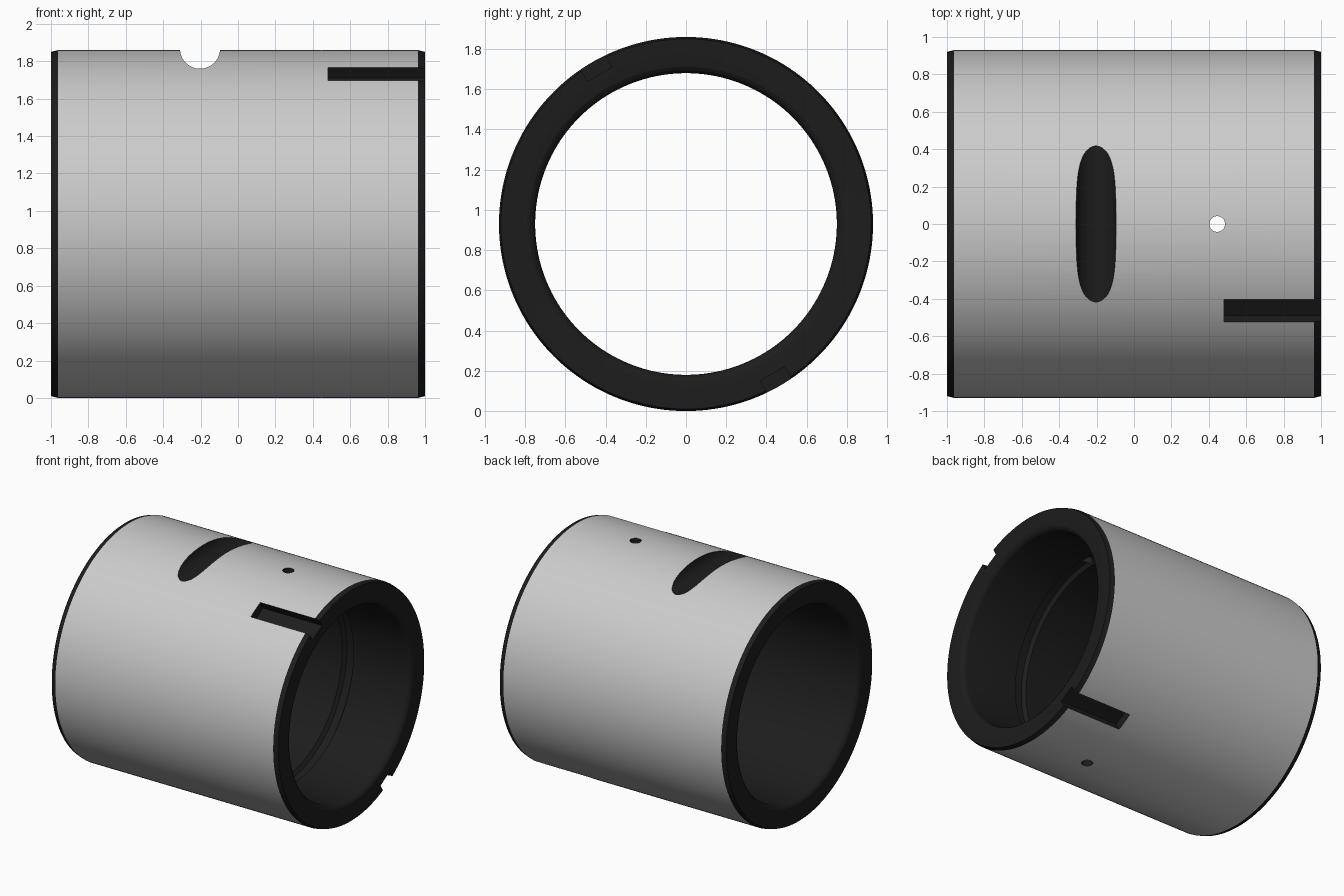
import bpy, bmesh, math
from mathutils import Matrix, Vector

if "Cube" in bpy.data.objects:
    bpy.data.objects.remove(bpy.data.objects["Cube"])

R, BORE, SEG = 0.93, 0.75, 160

steel = bpy.data.materials.new("outer_grey")
steel.diffuse_color = (0.8, 0.8, 0.8, 1)
steel.use_nodes = True
steel.node_tree.nodes["Principled BSDF"].inputs["Base Color"].default_value = steel.diffuse_color
dark = bpy.data.materials.new("machined_dark")
dark.diffuse_color = (0.012, 0.012, 0.012, 1)
dark.use_nodes = True
dark.node_tree.nodes["Principled BSDF"].inputs["Base Color"].default_value = dark.diffuse_color


def make_object(name, bm):
    bmesh.ops.recalc_face_normals(bm, faces=bm.faces[:])
    mesh = bpy.data.meshes.new(name)
    bm.to_mesh(mesh)
    bm.free()
    mesh.materials.append(steel)
    mesh.materials.append(dark)
    obj = bpy.data.objects.new(name, mesh)
    bpy.context.collection.objects.link(obj)
    return obj


def lathe_x(name, profile):
    """Revolve a closed (x, radius) profile about the x axis; first segment is grey."""
    bm = bmesh.new()
    rings = []
    for x, r in profile:
        rings.append([bm.verts.new((x, r * math.sin(2 * math.pi * i / SEG),
                                    R + r * math.cos(2 * math.pi * i / SEG)))
                      for i in range(SEG)])
    for k, a in enumerate(rings):
        b = rings[(k + 1) % len(rings)]
        for i in range(SEG):
            j = (i + 1) % SEG
            f = bm.faces.new((a[i], a[j], b[j], b[i]))
            f.material_index = 0 if k == 0 else 1
    return make_object(name, bm)


def cylinder(name, radius, depth, matrix):
    bm = bmesh.new()
    bmesh.ops.create_cone(bm, cap_ends=True, segments=48, radius1=radius,
                          radius2=radius, depth=depth, matrix=matrix)
    for f in bm.faces:
        f.material_index = 1
    return make_object(name, bm)


def box(name, size, matrix):
    bm = bmesh.new()
    bmesh.ops.create_cube(bm, size=1, matrix=matrix @ Matrix.Diagonal((*size, 1)))
    for f in bm.faces:
        f.material_index = 1
    return make_object(name, bm)


# Sleeve: outer skin, end chamfers, rounded bore mouths, inner oil groove
mouth = [(1 - 0.05 * (1 - math.cos(t)), BORE + 0.05 * (1 - math.sin(t)))
         for t in (0, math.pi / 8, math.pi / 4, 3 * math.pi / 8, math.pi / 2)]
groove_x, groove_w, groove_d = 0.445, 0.05, 0.03
profile = [(-0.962, R), (0.962, R), (1, R - 0.01)] + mouth
profile += [(groove_x + groove_w, BORE), (groove_x + groove_w * 0.6, BORE + groove_d),
            (groove_x - groove_w * 0.6, BORE + groove_d), (groove_x - groove_w, BORE)]
profile += [(-x, r) for x, r in reversed(mouth)] + [(-1, R - 0.01)]
sleeve = lathe_x("sleeve", profile)

# Cutters: round cross groove on top, oil hole through both walls, two end key slots
cutters = [
    cylinder("cross_groove", 0.107, 1.4,
             Matrix.Translation((-0.203, 0, 1.867)) @ Matrix.Rotation(math.pi / 2, 4, 'X')),
    cylinder("oil_hole", 0.042, 3, Matrix.Translation((groove_x, 0, R))),
]
for k in range(2):
    turn = Matrix.Translation((0, 0, R)) @ Matrix.Rotation(math.radians(30 + 180 * k), 4, 'X')
    cutters.append(box("key_slot", (0.64, 0.139, 0.2),
                       turn @ Matrix.Translation((0.80, 0, R - 0.07 + 0.1))))

bpy.context.view_layer.objects.active = sleeve
sleeve.select_set(True)
for c in cutters:
    c.hide_render = True
    mod = sleeve.modifiers.new(c.name, 'BOOLEAN')
    mod.operation = 'DIFFERENCE'
    mod.solver = 'EXACT'
    mod.object = c
    bpy.ops.object.modifier_apply(modifier=mod.name)
    bpy.data.objects.remove(c)

bpy.ops.object.shade_smooth_by_angle(angle=math.radians(12))
